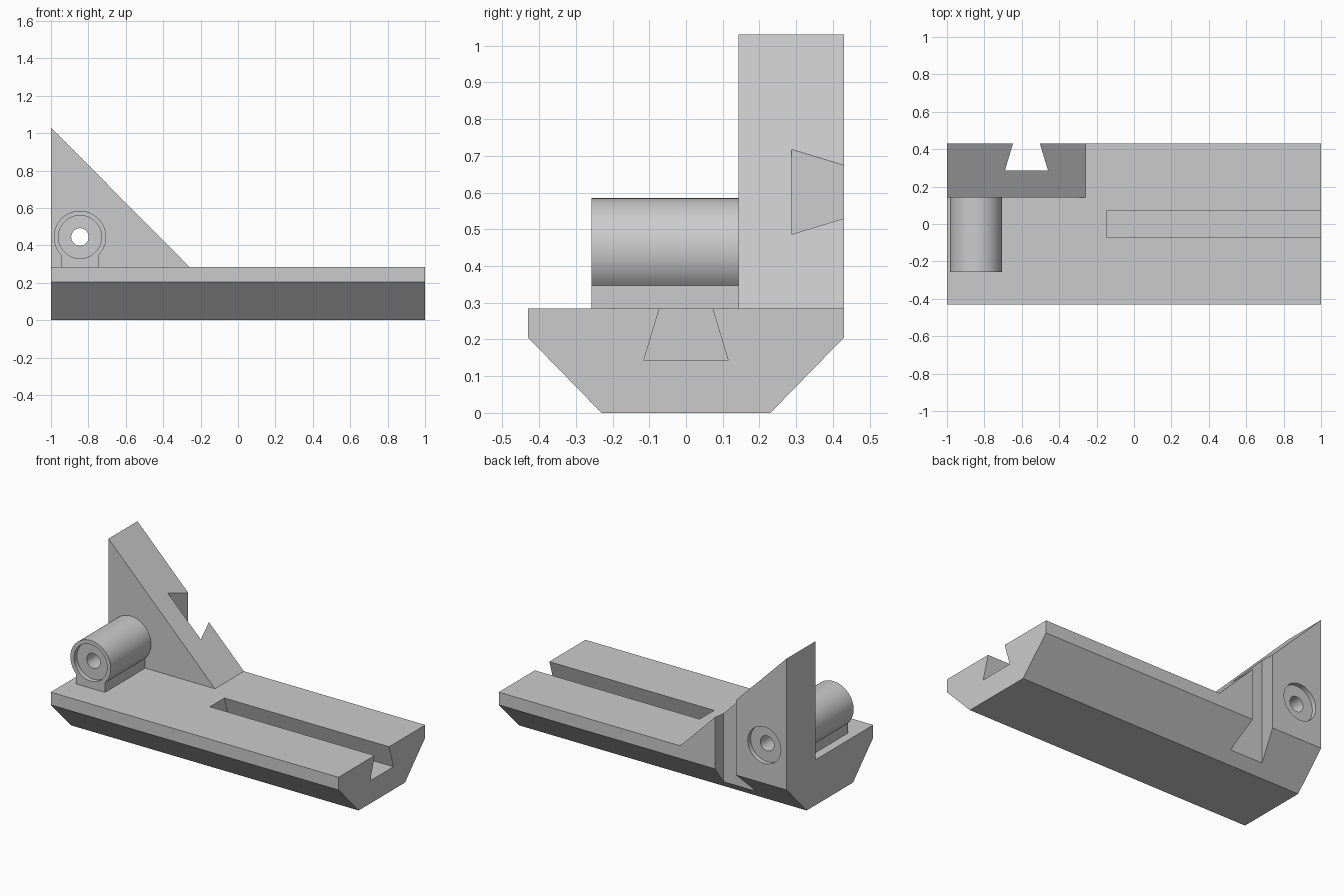
import bpy
import bmesh
from math import sin, cos, pi, acos
from mathutils import Vector

if "Cube" in bpy.data.objects:
    bpy.data.objects.remove(bpy.data.objects["Cube"])

grey = bpy.data.materials.new("plain grey")
grey.use_nodes = True
grey.diffuse_color = (0.6, 0.6, 0.6, 1)
grey.node_tree.nodes["Principled BSDF"].inputs["Base Color"].default_value = grey.diffuse_color

TOP = 0.285           # upper face of the base
BACK = 0.43           # rear face of base and wall
WALL_FRONT = 0.143
BOSS_FRONT = -0.257
BOSS_X, BOSS_Z, BOSS_R = -0.845, 0.445, 0.14
RECESS = 0.029


def prism(name, outline, axis, low, high):
    """Extrude a 2D outline along the named axis, from low to high."""
    def place(a, b):
        coords = [a, b]
        coords.insert("xyz".index(axis), low)
        return coords
    push = Vector([high - low if axis == c else 0 for c in "xyz"])
    bm = bmesh.new()
    face = bm.faces.new([bm.verts.new(place(a, b)) for a, b in outline])
    grown = bmesh.ops.extrude_face_region(bm, geom=[face])["geom"]
    bmesh.ops.translate(bm, vec=push, verts=[g for g in grown if isinstance(g, bmesh.types.BMVert)])
    bmesh.ops.recalc_face_normals(bm, faces=bm.faces)
    mesh = bpy.data.meshes.new(name)
    bm.to_mesh(mesh)
    bm.free()
    mesh.materials.append(grey)
    obj = bpy.data.objects.new(name, mesh)
    bpy.context.collection.objects.link(obj)
    return obj


def arc(radius, start, end, steps):
    return [(BOSS_X + radius * cos(start + (end - start) * i / steps),
             BOSS_Z + radius * sin(start + (end - start) * i / steps))
            for i in range(steps + 1)]


def bore(name, radius, low, high):
    return prism(name, arc(radius, 0, 2 * pi, 64)[:-1], "y", low, high)


def dovetail(centre, mouth, floor):
    """Tapered slot outline, carried on a little past the mouth."""
    half, wide, over = 0.072, 0.115, 0.04
    narrow = half - (wide - half) * over / (mouth - floor)
    return [(centre - wide, floor), (centre + wide, floor),
            (centre + narrow, mouth + over), (centre - narrow, mouth + over)]


def cut(obj, cutters):
    bpy.context.view_layer.objects.active = obj
    for cutter in cutters:
        mod = obj.modifiers.new("cut", "BOOLEAN")
        mod.operation = "DIFFERENCE"
        mod.solver = "EXACT"
        mod.object = cutter
        bpy.ops.object.modifier_apply(modifier=mod.name)


# Base bar with chamfered underside
half_base = [(0.23, 0), (BACK, 0.205), (BACK, TOP)]
base = prism("base", half_base + [(-y, z) for y, z in reversed(half_base)], "x", -1, 1)

# Triangular upright wall
wall = prism("angle_wall", [(-1, TOP), (-0.26, TOP), (-1, 1.03)], "y", WALL_FRONT, BACK)

# Round boss blending into a narrow foot
foot = 0.1
side = acos(foot / BOSS_R)
boss = prism("boss", arc(BOSS_R, -side, pi + side, 64)
             + [(BOSS_X - foot, TOP), (BOSS_X + foot, TOP)], "y", BOSS_FRONT, WALL_FRONT)

# Slots and stepped bore
base_slot = prism("base_slot_cutter", dovetail(0, TOP, 0.143), "x", -0.145, 1.1)
wall_slot = prism("wall_slot_cutter", dovetail(-0.575, BACK, 0.287), "z", -0.1, 1.2)
through = bore("through_hole_cutter", 0.047, -0.5, 0.6)
front_recess = bore("front_recess_cutter", 0.115, -0.5, BOSS_FRONT + RECESS)
back_recess = bore("back_recess_cutter", 0.115, BACK - RECESS, 0.6)

cut(base, [base_slot, wall_slot])
cut(wall, [wall_slot, through, back_recess])
cut(boss, [through, front_recess])

for cutter in (base_slot, wall_slot, through, front_recess, back_recess):
    bpy.data.objects.remove(cutter)

# Smooth the round surfaces, keep the edges crisp
bpy.ops.object.select_all(action="DESELECT")
for obj in (base, wall, boss):
    obj.select_set(True)
bpy.context.view_layer.objects.active = base
bpy.ops.object.shade_smooth_by_angle(angle=pi / 6)
